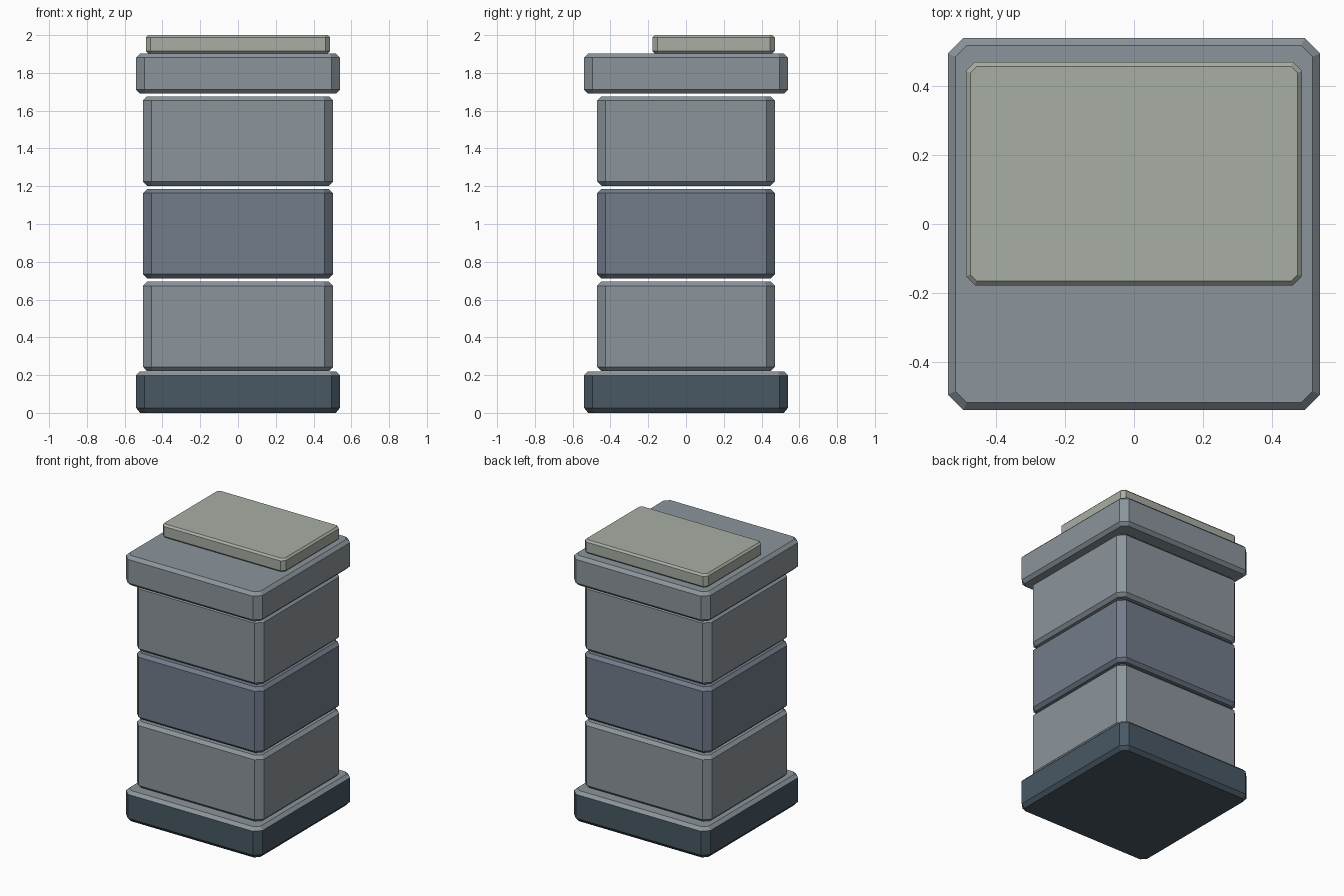
import bpy, bmesh

if "Cube" in bpy.data.objects:
    bpy.data.objects.remove(bpy.data.objects["Cube"])


def material(name, rgb):
    m = bpy.data.materials.new(name)
    m.diffuse_color = (*rgb, 1)
    m.use_nodes = True
    m.node_tree.nodes["Principled BSDF"].inputs["Base Color"].default_value = m.diffuse_color
    return m


grey = material("grey", (0.26, 0.30, 0.33))
blue = material("slate_blue", (0.17, 0.20, 0.255))
dark = material("dark_slate", (0.065, 0.098, 0.127))
pale = material("pale_grey", (0.39, 0.42, 0.37))


def octagon(bm, hx, hy, cut, y0, z):
    pts = [(hx, -hy + cut), (hx, hy - cut), (hx - cut, hy), (-hx + cut, hy),
           (-hx, hy - cut), (-hx, -hy + cut), (-hx + cut, -hy), (hx - cut, -hy)]
    return [bm.verts.new((x, y + y0, z)) for x, y in pts]


def block(name, hx, hy, z0, z1, mats, y0=0.0, cut=0.045, edge=0.022):
    """Box with chamfered corners and rims; a second material goes on the top."""
    bm = bmesh.new()
    rings = []
    for inset, z in ((edge, z0), (0, z0 + edge), (0, z1 - edge), (edge, z1)):
        rings.append(octagon(bm, hx - inset, hy - inset, cut - 0.586 * inset, y0, z))
    bm.faces.new(rings[0][::-1])
    bm.faces.new(rings[-1])
    for a, b in zip(rings, rings[1:]):
        for i in range(8):
            j = (i + 1) % 8
            bm.faces.new((a[i], a[j], b[j], b[i]))
    bm.normal_update()
    for f in bm.faces:
        if len(mats) > 1 and f.normal.z > 0.3:
            f.material_index = 1
    me = bpy.data.meshes.new(name)
    bm.to_mesh(me)
    bm.free()
    for m in mats:
        me.materials.append(m)
    ob = bpy.data.objects.new(name, me)
    bpy.context.collection.objects.link(ob)
    return ob


# Wide base with a lighter top rim
block("base", 0.54, 0.54, 0.005, 0.22, (dark, grey))

# Three stacked boxes separated by thin gaps
for i, (name, mat) in enumerate((("lower_box", grey), ("middle_box", blue), ("upper_box", grey))):
    z = 0.222 + 0.49 * i
    block(name, 0.504, 0.47, z, z + 0.473, (mat,))

# Overhanging lid and the thin slab set towards the back
block("lid", 0.54, 0.54, 1.69, 1.903, (grey,))
block("top_slab", 0.488, 0.324, 1.903, 2.0, (pale,), y0=0.146, cut=0.026, edge=0.013)

# Rest the base on the ground
for v in bpy.data.objects["base"].data.vertices:
    if v.co.z < 0.01:
        v.co.z = 0.0
